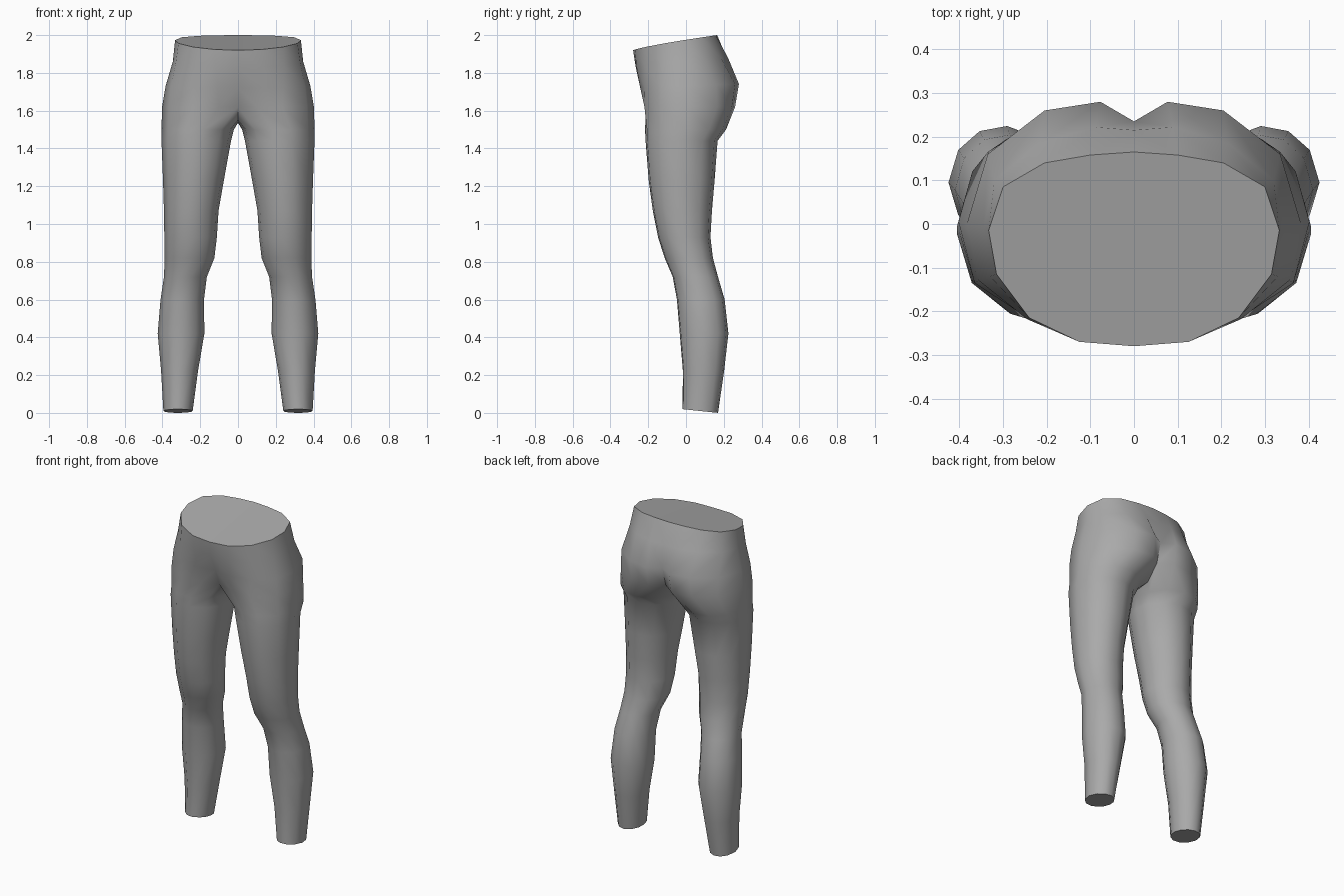
import bpy, bmesh, math

if "Cube" in bpy.data.objects:
    bpy.data.objects.remove(bpy.data.objects["Cube"])

# Half torso rings, front centre round the side to back centre: (x, y) and heights front/back
torso = [
    (1.92, 2.00, [(0, -.28), (.125, -.27), (.24, -.215), (.315, -.115), (.333, -.015),
                  (.30, .085), (.205, .14), (.10, .158), (0, .165)]),
    (1.83, 1.88, [(0, -.266), (.12, -.262), (.245, -.218), (.33, -.12), (.345, -.01),
                  (.32, .10), (.215, .185), (.09, .222), (0, .215)]),
    (1.72, 1.74, [(0, -.222), (.11, -.242), (.24, -.218), (.355, -.13), (.383, 0),
                  (.335, .16), (.205, .26), (.077, .28), (0, .235)]),
    (1.62, 1.62, [(0, -.185), (.10, -.212), (.235, -.22), (.365, -.135), (.402, .005),
                  (.335, .165), (.21, .243), (.08, .26), (0, .20)]),
]
crotch = [(0, .12, 1.535), (0, 0, 1.54), (0, -.11, 1.55)]

# Leg sections: height, inner x, outer x, front y, back y
legs = [
    (1.50, .022, .405, -.22, .213), (1.44, .037, .405, -.217, .168),
    (1.23, .075, .397, -.20, .152), (1.07, .103, .392, -.178, .138),
    (.93, .112, .39, -.15, .13), (.82, .125, .388, -.115, .143),
    (.72, .165, .392, -.072, .17), (.60, .18, .41, -.05, .205),
    (.42, .178, .425, -.035, .225), (.22, .212, .407, -.018, .202),
    (.01, .24, .395, -.02, .17),
]
angles = [-40, -10, 20, 55, 90, 125, 155, 185, 215, 245, 270, 295]


def leg_ring(z, x0, x1, y0, y1):
    """Rounded section; the ankle hem dips slightly at the back."""
    pts = []
    for a in angles:
        s, c = math.sin(math.radians(a)), -math.cos(math.radians(a))
        tilt = -.01 * c if z < .1 else 0
        pts.append(((x0 + x1) / 2 + s * (x1 - x0) / 2,
                    (y0 + y1) / 2 + c * (y1 - y0) / 2, z + tilt))
    return pts


def bridge(bm, a, b, closed):
    n = len(a)
    for i in range(n if closed else n - 1):
        j = (i + 1) % n
        bm.faces.new((a[i], a[j], b[j], b[i]))


def build_half(bm, side):
    def ring(pts):
        return [bm.verts.new((side * x, y, z)) for x, y, z in pts]

    # hips
    rings = []
    for zf, zb, pts in torso:
        y0, y1 = pts[0][1], pts[-1][1]
        rings.append(ring([(x, y, zf + (zb - zf) * ((y - y0) / (y1 - y0)) ** .8
                            if y > y0 else zf) for x, y in pts]))
    for a, b in zip(rings, rings[1:]):
        bridge(bm, a, b, False)
    bm.faces.new(rings[0])
    # leg, joined to the hips through the crotch seam
    last = rings[-1] + ring(crotch)
    for row in legs:
        nxt = ring(leg_ring(*row))
        bridge(bm, last, nxt, True)
        last = nxt
    bm.faces.new(last)


bm = bmesh.new()
for side in (1, -1):
    build_half(bm, side)
bmesh.ops.remove_doubles(bm, verts=bm.verts, dist=.0005)
bmesh.ops.recalc_face_normals(bm, faces=bm.faces)
mesh = bpy.data.meshes.new("leggings")
bm.to_mesh(mesh)
bm.free()

grey = bpy.data.materials.new("mid grey")
grey.diffuse_color = (.40, .40, .40, 1)
grey.use_nodes = True
grey.node_tree.nodes["Principled BSDF"].inputs["Base Color"].default_value = grey.diffuse_color
mesh.materials.append(grey)
obj = bpy.data.objects.new("leggings", mesh)
bpy.context.collection.objects.link(obj)
bpy.context.view_layer.objects.active = obj
obj.select_set(True)
bpy.ops.object.shade_smooth_by_angle(angle=math.radians(60))
